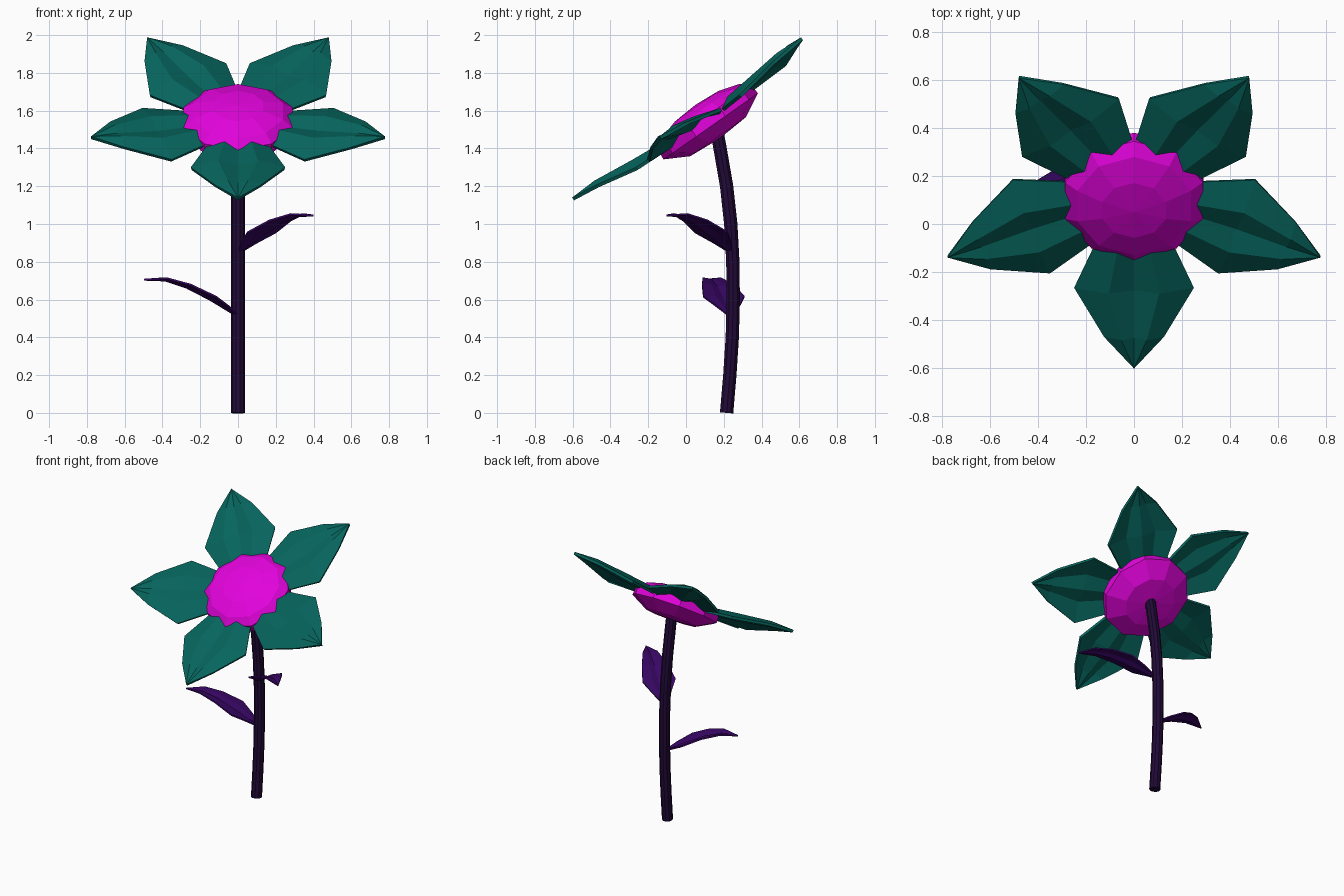
import bpy, bmesh
from math import radians
from mathutils import Matrix, Vector

cube = bpy.data.objects.get("Cube")
if cube:
    bpy.data.objects.remove(cube)


def material(name, rgb):
    mat = bpy.data.materials.new(name)
    mat.use_nodes = True
    mat.diffuse_color = (*rgb, 1)
    bsdf = next(n for n in mat.node_tree.nodes if n.type == 'BSDF_PRINCIPLED')
    bsdf.inputs["Base Color"].default_value = (*rgb, 1)
    return mat


teal = material("petal_teal", (0.002, 0.13, 0.11))
magenta = material("center_magenta", (0.76, 0.001, 0.71))
dark_purple = material("stem_dark_purple", (0.016, 0.003, 0.04))
purple = material("leaf_purple", (0.04, 0.002, 0.13))


def add_object(name, bm, mat, matrix):
    mesh = bpy.data.meshes.new(name)
    bm.to_mesh(mesh)
    bm.free()
    mesh.materials.append(mat)
    obj = bpy.data.objects.new(name, mesh)
    obj.matrix_world = matrix
    bpy.context.collection.objects.link(obj)
    return obj


def blade(name, rows, crease, mat, matrix, thickness):
    """Folded blade along +x; each row is distance, half width, edge, shoulder and middle height."""
    bm = bmesh.new()
    grid = []
    for dist, half, edge, shoulder, middle in rows:
        section = [(-1, edge), (-crease, shoulder), (0, middle), (crease, shoulder), (1, edge)]
        grid.append([bm.verts.new((dist, half * w, h)) for w, h in section])
    for a, b in zip(grid, grid[1:]):
        for i in range(len(a) - 1):
            bm.faces.new((a[i], b[i], b[i + 1], a[i + 1]))
    bmesh.ops.remove_doubles(bm, verts=bm.verts, dist=0.0005)
    obj = add_object(name, bm, mat, matrix)
    solid = obj.modifiers.new("thickness", 'SOLIDIFY')
    solid.thickness = thickness
    solid.offset = -1
    return obj


# Tilted flower head frame
head = Matrix.Translation((0, 0.115, 1.54)) @ Matrix.Rotation(radians(35), 4, 'X')

# Faceted flower center, a ten-sided turned profile of radius and height
profile = [(0, -0.108), (0.18, -0.095), (0.305, -0.028), (0.302, 0.03),
           (0.25, 0.07), (0.14, 0.102), (0, 0.112)]
bm = bmesh.new()
verts = [bm.verts.new((0, r, h)) for r, h in profile]
edges = [bm.edges.new(pair) for pair in zip(verts, verts[1:])]
bmesh.ops.spin(bm, geom=verts + edges, cent=(0, 0, 0), axis=(0, 0, 1),
               angle=radians(360), steps=10)
bmesh.ops.remove_doubles(bm, verts=bm.verts, dist=0.0005)
bmesh.ops.recalc_face_normals(bm, faces=bm.faces)
add_object("flower_center", bm, magenta, head)

# Five petals around the center
petal_rows = [
    (0.10, 0.08, 0.015, 0.03, 0.02),
    (0.25, 0.17, 0.015, 0.05, 0.025),
    (0.45, 0.25, 0.022, 0.066, 0.04),
    (0.67, 0.125, 0.065, 0.09, 0.073),
    (0.818, 0, 0.084, 0.084, 0.084),
]
for i in range(5):
    turn = Matrix.Rotation(radians(72 * i - 90), 4, 'Z')
    blade(f"petal_{i + 1}", petal_rows, 0.42, teal, head @ turn, 0.018)

# Curved stem
path = [(0.215, 0), (0.232, 0.2), (0.245, 0.4), (0.25, 0.6), (0.248, 0.8),
        (0.237, 1.0), (0.215, 1.2), (0.177, 1.42), (0.165, 1.48)]
curve = bpy.data.curves.new("stem", 'CURVE')
curve.dimensions = '3D'
curve.bevel_depth = 0.037
curve.bevel_resolution = 3
curve.use_fill_caps = True
spline = curve.splines.new('POLY')
spline.points.add(len(path) - 1)
for point, (y, z) in zip(spline.points, path):
    point.co = (0, y, z, 1)
spline.use_smooth = False
curve.materials.append(dark_purple)
bpy.context.collection.objects.link(bpy.data.objects.new("stem", curve))

# Two arching leaves
leaf_rows = [
    (0.0, 0.015, 0, 0, -0.005),
    (0.06, 0.06, 0.045, 0.04, 0.03),
    (0.15, 0.113, 0.1, 0.098, 0.083),
    (0.28, 0.085, 0.163, 0.16, 0.148),
    (0.40, 0.05, 0.197, 0.193, 0.186),
    (0.515, 0, 0.19, 0.19, 0.19),
]
for name, base, angle in (("lower_leaf", (0, 0.24, 0.52), 195),
                          ("upper_leaf", (0.01, 0.235, 0.86), -41)):
    place = Matrix.Translation(Vector(base)) @ Matrix.Rotation(radians(angle), 4, 'Z')
    blade(name, leaf_rows, 0.4, purple, place, 0.01)
